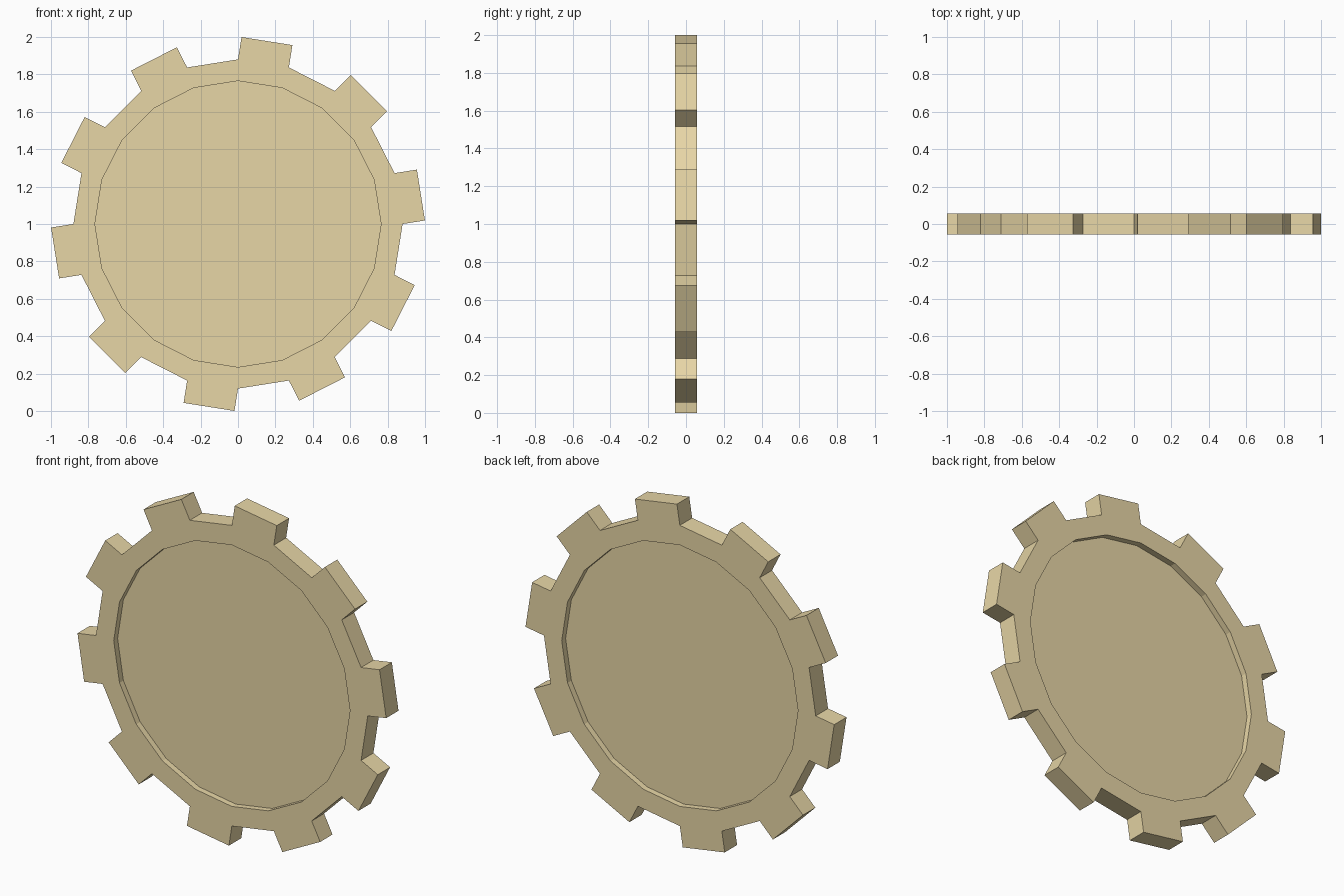
import bpy, bmesh, math
from mathutils import Matrix

if "Cube" in bpy.data.objects:
    bpy.data.objects.remove(bpy.data.objects["Cube"])

SIDES = 20
RADIUS, INNER_RADIUS = 0.88, 0.765
THICKNESS, RECESS, TOOTH = 0.114, 0.036, 0.121


def extrude(bm, face, distance):
    """Push one face straight out along its normal."""
    normal = face.normal.copy()
    new = bmesh.ops.extrude_discrete_faces(bm, faces=[face])["faces"][0]
    bmesh.ops.translate(bm, verts=list(new.verts), vec=normal * distance)


# Gear blank: a 20-sided disc facing -y
bm = bmesh.new()
bmesh.ops.create_cone(
    bm, cap_ends=True, segments=SIDES, radius1=RADIUS, radius2=RADIUS,
    depth=THICKNESS,
    matrix=Matrix.Translation((0, 0, 1)) @ Matrix.Rotation(math.pi / 2, 4, 'X'))
bm.normal_update()
caps = [f for f in bm.faces if len(f.verts) == SIDES]
rim = [f for f in bm.faces if len(f.verts) == 4]

# Teeth: every second rim face, starting just above the +x axis
for face in rim:
    c = face.calc_center_median()
    angle = math.degrees(math.atan2(c.z - 1, c.x)) % 360
    if int(angle // (360 / SIDES)) % 2 == 0:
        extrude(bm, face, TOOTH)

# Recessed web on both sides, leaving a raised ring
bmesh.ops.inset_individual(
    bm, faces=caps, use_even_offset=True,
    thickness=(RADIUS - INNER_RADIUS) * math.cos(math.pi / SIDES))
bm.normal_update()
for face in caps:
    extrude(bm, face, -RECESS)

bmesh.ops.recalc_face_normals(bm, faces=bm.faces)
mesh = bpy.data.meshes.new("gear_wheel")
bm.to_mesh(mesh)
bm.free()
gear = bpy.data.objects.new("gear_wheel", mesh)
bpy.context.collection.objects.link(gear)

# Pale tan colour
tan = bpy.data.materials.new("tan")
tan.diffuse_color = (0.8, 0.67, 0.38, 1)
tan.use_nodes = True
tan.node_tree.nodes["Principled BSDF"].inputs["Base Color"].default_value = tan.diffuse_color
mesh.materials.append(tan)
